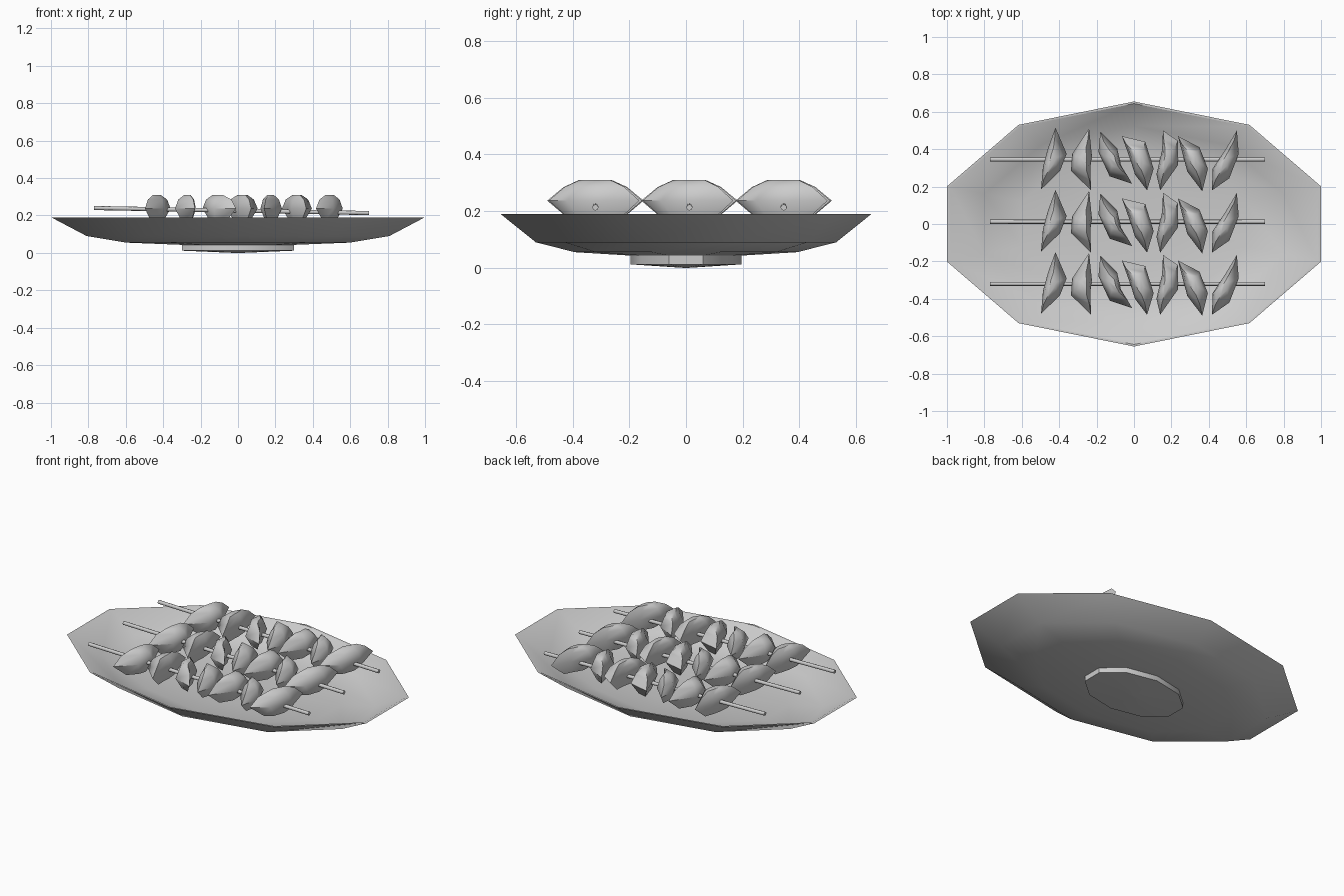
import bpy, math
from mathutils import Vector

if "Cube" in bpy.data.objects:
    bpy.data.objects.remove(bpy.data.objects["Cube"])


def mesh_object(name, verts, faces, angle):
    me = bpy.data.meshes.new(name)
    me.from_pydata(verts, [], faces)
    me.update()
    ob = bpy.data.objects.new(name, me)
    bpy.context.collection.objects.link(ob)
    bpy.ops.object.select_all(action='DESELECT')
    ob.select_set(True)
    bpy.context.view_layer.objects.active = ob
    bpy.ops.object.shade_smooth_by_angle(angle=math.radians(angle))
    return ob


def loft(name, rings, angle):
    # stack of equal rings, first at the bottom, closed at both ends
    n = len(rings[0])
    verts = [p for r in rings for p in r]
    faces = [(i * n + j, i * n + (j + 1) % n, (i + 1) * n + (j + 1) % n, (i + 1) * n + j)
             for i in range(len(rings) - 1) for j in range(n)]
    faces.append(tuple(reversed(range(n))))
    faces.append(tuple(range(len(verts) - n, len(verts))))
    return mesh_object(name, verts, faces, angle)


# ten-sided oval platter: (size, height) from foot, up the outside, down the inside
profile = [(0.02, 0.0), (0.3, 0.012), (0.3, 0.043), (0.6, 0.055), (0.81, 0.09), (1.0, 0.19),
           (0.983, 0.19), (0.80, 0.10), (0.6, 0.07), (0.3, 0.058), (0.02, 0.055)]
corners = [math.radians(18 + 36 * k) for k in range(10)]
loft("platter", [[(1.05 * s * math.cos(a), 0.655 * s * math.sin(a), z) for a in corners]
                 for s, z in profile], 35)

# outline of each food piece seen from above, (x, y) about its skewer, counter-clockwise
outlines = [
    [(-0.42, .17), (-.46, .06), (-.487, -.04), (-.497, -.16), (-.395, -.06), (-.36, .03)],
    [(-.24, .165), (-.33, .03), (-.337, -.06), (-.23, -.165), (-.233, -.04), (-.225, .02)],
    [(-.18, .15), (-.19, .04), (-.13, -.09), (-.01, -.13), (-.07, -.03), (-.09, .06)],
    [(-.065, .125), (-.02, 0), (.005, -.08), (.07, -.165), (.105, -.05), (.06, .095)],
    [(.155, .155), (.15, .05), (.12, -.08), (.14, -.165), (.235, -.03), (.235, .10)],
    [(.235, .125), (.265, .01), (.285, -.065), (.365, -.17), (.395, -.05), (.35, .065)],
    [(.55, .155), (.49, .055), (.42, -.05), (.417, -.165), (.51, -.10), (.56, .03)],
]


def scaled(outline, sx, sy, z):
    cx = sum(p[0] for p in outline) / len(outline)
    return [(cx + (x - cx) * sx, y * sy, z) for x, y in outline]


pieces = [loft("food_piece", [scaled(o, .45, .5, .165), scaled(o, 1, 1, .237),
                              scaled(o, .75, .66, .285), scaled(o, .32, .35, .309)], 50)
          for o in outlines]

# slightly tilted stick through each row of pieces
a, b = Vector((-0.77, 0, 0.24)), Vector((0.70, 0, 0.213))
ring = [(0.011 * math.cos(t * math.pi / 4), 0.011 * math.sin(t * math.pi / 4)) for t in range(8)]
stick = loft("skewer_stick", [[(p.x, u, p.z + v) for u, v in ring] for p in (a, b)], 50)

# three rows sharing the same parts
for row, y in enumerate((0.345, 0.012, -0.32)):
    for ob in pieces + [stick]:
        if row:
            ob = ob.copy()
            bpy.context.collection.objects.link(ob)
        ob.location.y = y
